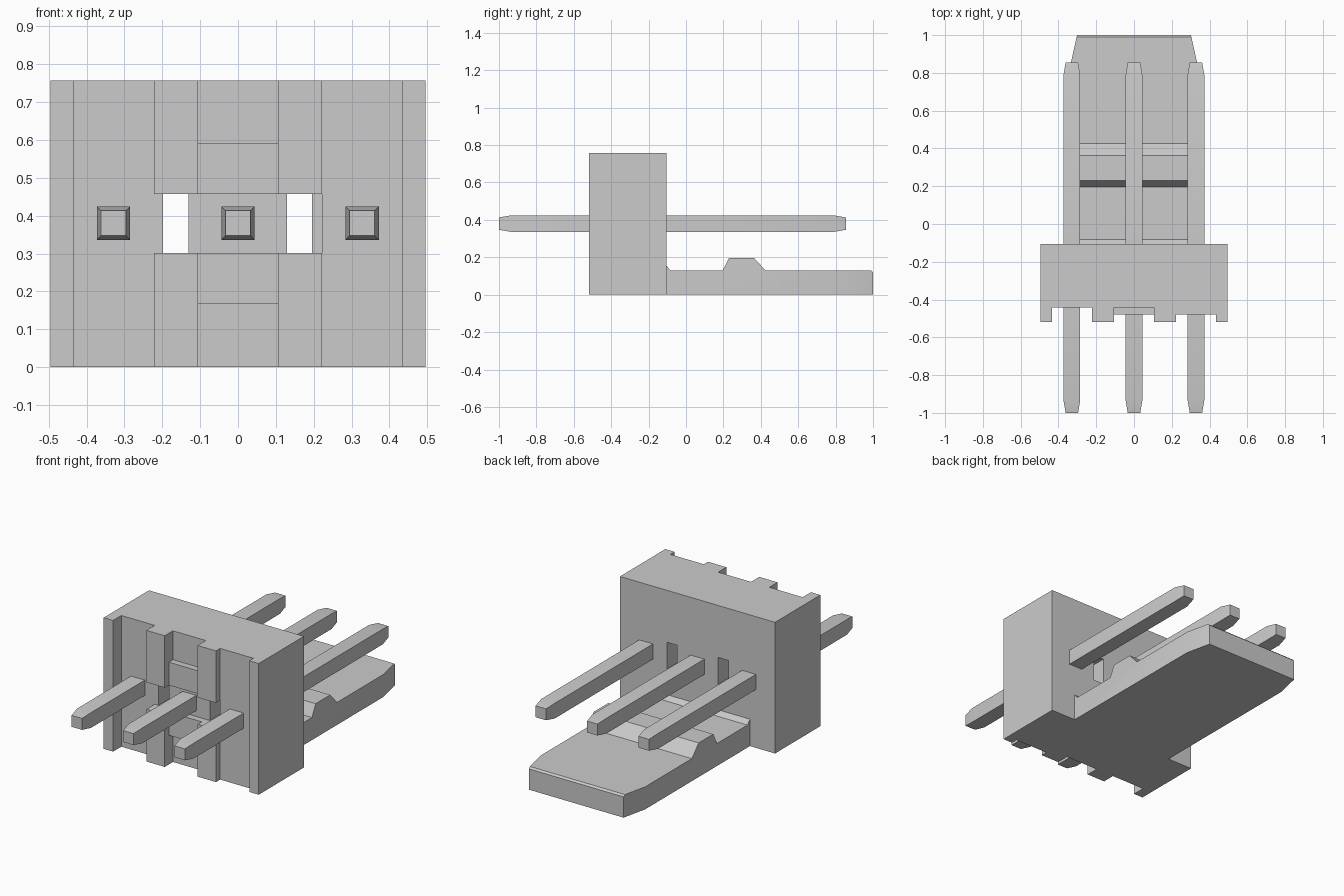
import bpy
import bmesh
from math import radians
from mathutils import Vector

cube = bpy.data.objects.get("Cube")
if cube:
    bpy.data.objects.remove(cube, do_unlink=True)

grey = bpy.data.materials.new("plain grey")
grey.use_nodes = True
grey.diffuse_color = (0.6, 0.6, 0.6, 1)
grey.node_tree.nodes["Principled BSDF"].inputs["Base Color"].default_value = (0.6, 0.6, 0.6, 1)


def add_object(name, bm):
    bmesh.ops.recalc_face_normals(bm, faces=bm.faces)
    mesh = bpy.data.meshes.new(name)
    bm.to_mesh(mesh)
    bm.free()
    mesh.materials.append(grey)
    obj = bpy.data.objects.new(name, mesh)
    bpy.context.collection.objects.link(obj)
    return obj


def prism(points, offset):
    """Extrude a closed loop of 3D points along an offset."""
    bm = bmesh.new()
    face = bm.faces.new([bm.verts.new(p) for p in points])
    new = bmesh.ops.extrude_face_region(bm, geom=[face])["geom"]
    bmesh.ops.translate(bm, vec=offset,
                        verts=[v for v in new if isinstance(v, bmesh.types.BMVert)])
    return bm


def box(name, x0, x1, y0, y1, z0, z1):
    loop = [(x0, y0, z0), (x1, y0, z0), (x1, y1, z0), (x0, y1, z0)]
    return add_object(name, prism(loop, Vector((0, 0, z1 - z0))))


# Housing: ribbed plan extruded upward
HEIGHT, HALF, BACK = 0.757, 0.495, -0.105
RIB, PANEL, DEEP = -0.518, -0.48, -0.443
steps = [(-HALF, RIB), (-0.435, DEEP), (-0.222, RIB), (-0.105, PANEL),
         (0.105, RIB), (0.222, PANEL), (0.435, RIB), (HALF, None)]
plan = [(-HALF, BACK, 0)]
for (x, y), (x_next, _) in zip(steps, steps[1:]):
    plan += [(x, y, 0), (x_next, y, 0)]
plan.append((HALF, BACK, 0))
housing = add_object("housing", prism(plan, Vector((0, 0, HEIGHT))))

# Cutters: gap across the ribs, shallow end recesses, through slots
GAP_LOW, GAP_HIGH = 0.302, 0.457
cutters = [
    box("rib_gap_cutter", -0.222, 0.222, -0.7, DEEP, GAP_LOW, GAP_HIGH),
    box("lower_recess_cutter", -0.105, 0.105, -0.7, DEEP, -0.1, 0.168),
    box("upper_recess_cutter", -0.105, 0.105, -0.7, DEEP, 0.59, 0.9),
    box("right_slot_cutter", -0.198, -0.131, -0.7, 0.1, GAP_LOW, GAP_HIGH),
    box("left_slot_cutter", 0.13, 0.196, -0.7, 0.1, GAP_LOW, GAP_HIGH),
]
for cutter in cutters:
    mod = housing.modifiers.new(cutter.name, "BOOLEAN")
    mod.operation = "DIFFERENCE"
    mod.solver = "EXACT"
    mod.object = cutter
bpy.context.view_layer.update()
evaluated = housing.evaluated_get(bpy.context.evaluated_depsgraph_get())
cut_mesh = bpy.data.meshes.new_from_object(evaluated)
housing.modifiers.clear()
housing.data = cut_mesh
for cutter in cutters:
    bpy.data.objects.remove(cutter, do_unlink=True)

# Locking tongue: side profile with a ramp, narrowed toward the tip
TONGUE, TAPER = 0.335, 0.85
side = [(BACK, 0), (1, 0), (1, 0.12), (0.99, 0.13), (0.425, 0.13), (0.363, 0.197),
        (0.23, 0.197), (0.196, 0.13), (-0.082, 0.13), (BACK, 0.155)]
bm = prism([(-TONGUE, y, z) for y, z in side], Vector((2 * TONGUE, 0, 0)))
bmesh.ops.bisect_plane(bm, geom=bm.verts[:] + bm.edges[:] + bm.faces[:],
                       plane_co=(0, TAPER, 0), plane_no=(0, 1, 0))
for v in bm.verts:
    if v.co.y > TAPER:
        v.co.x *= 1 - 0.1 * (v.co.y - TAPER) / (1 - TAPER)
tongue = add_object("locking_tongue", bm)

# Pins: square bars with tapered ends
PIN_Z, THICK, TIP = 0.38, 0.044, 0.033
pin_sections = [(-1, TIP), (-0.935, THICK), (0.79, THICK), (0.855, TIP)]


def make_pin(name, x):
    bm = bmesh.new()
    rings = [[bm.verts.new((x + sx * r, y, PIN_Z + sz * r))
              for sx, sz in ((-1, -1), (1, -1), (1, 1), (-1, 1))]
             for y, r in pin_sections]
    for a, b in zip(rings, rings[1:]):
        for i in range(4):
            j = (i + 1) % 4
            bm.faces.new((a[i], a[j], b[j], b[i]))
    bm.faces.new(rings[0])
    bm.faces.new(rings[-1])
    return add_object(name, bm)


pins = [make_pin(name, x) for name, x in
        (("right_pin", -0.329), ("middle_pin", 0), ("left_pin", 0.328))]

# Soften only the shallow tapers
for obj in [tongue] + pins:
    bpy.ops.object.select_all(action="DESELECT")
    obj.select_set(True)
    bpy.context.view_layer.objects.active = obj
    bpy.ops.object.shade_smooth_by_angle(angle=radians(30))
